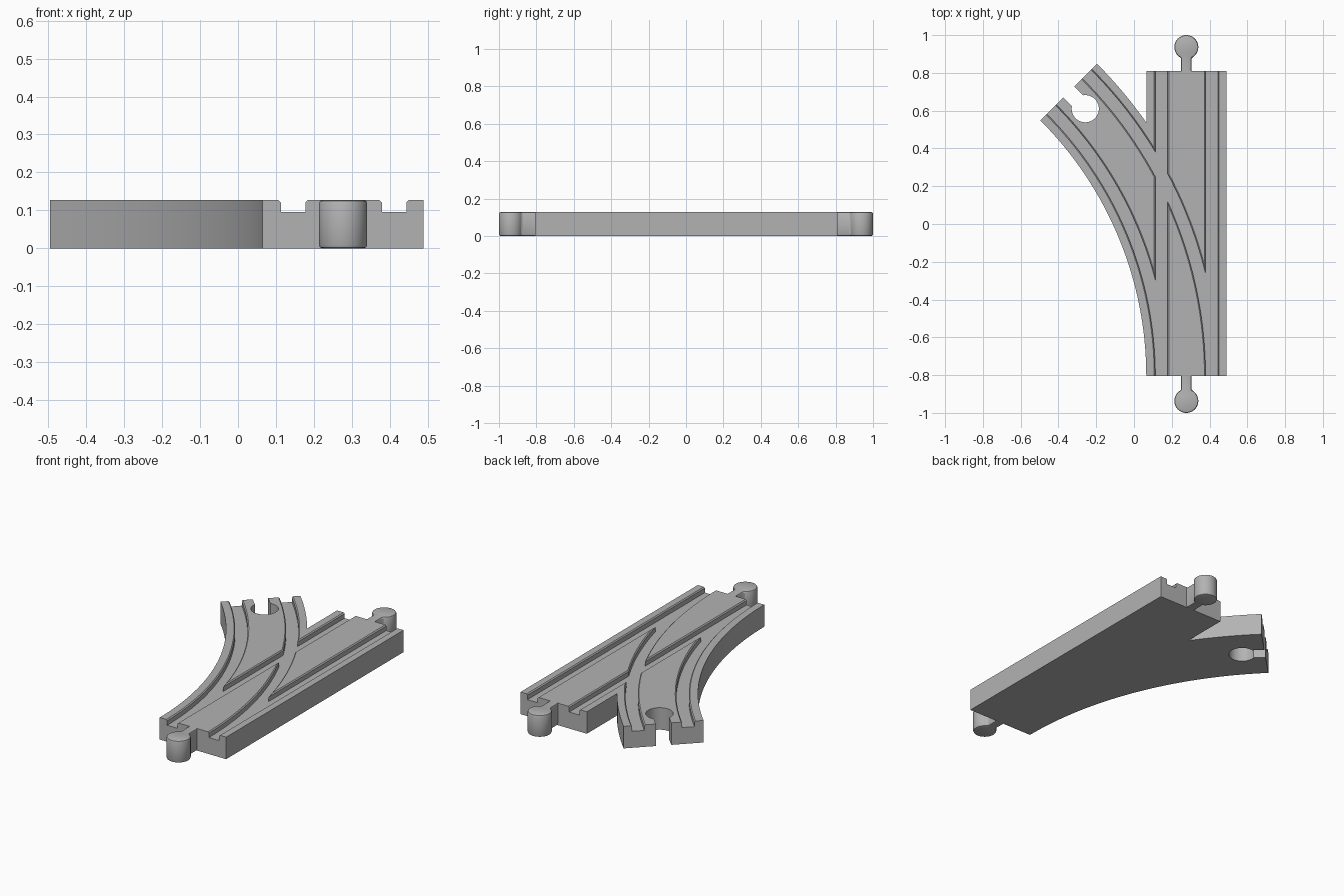
import bpy, bmesh, math
from mathutils import Vector

if "Cube" in bpy.data.objects:
    bpy.data.objects.remove(bpy.data.objects["Cube"])

# Main dimensions
LEFT, RIGHT, MID = 0.065, 0.489, 0.277      # straight lane edges and centre line
FRONT, BACK, TOP = -0.806, 0.81, 0.127
PIVOT = Vector((-1.851, FRONT))             # centre of the branch curve
SWEEP = math.radians(45)
STEPS = 32

grey = bpy.data.materials.new("plain grey")
grey.use_nodes = True
colour = (0.45, 0.45, 0.45, 1)
grey.diffuse_color = colour
grey.node_tree.nodes["Principled BSDF"].inputs["Base Color"].default_value = colour


def make_object(name, bm):
    bmesh.ops.recalc_face_normals(bm, faces=bm.faces)
    mesh = bpy.data.meshes.new(name)
    bm.to_mesh(mesh)
    bm.free()
    mesh.materials.append(grey)
    obj = bpy.data.objects.new(name, mesh)
    bpy.context.collection.objects.link(obj)
    return obj


def activate(obj):
    bpy.ops.object.select_all(action="DESELECT")
    obj.select_set(True)
    bpy.context.view_layer.objects.active = obj


def slab(name, outline):
    """Extrude a flat outline from the ground up to the track top."""
    bm = bmesh.new()
    face = bm.faces.new([bm.verts.new((p[0], p[1], 0)) for p in outline])
    top = bmesh.ops.extrude_face_region(bm, geom=[face])["geom"]
    verts = [v for v in top if isinstance(v, bmesh.types.BMVert)]
    bmesh.ops.translate(bm, verts=verts, vec=(0, 0, TOP))
    return make_object(name, bm)


def direction(a):
    return Vector((math.cos(a), math.sin(a)))


def arc(centre, radius, start, end, steps):
    return [centre + radius * direction(start + (end - start) * i / steps)
            for i in range(steps + 1)]


def keyhole(centre, out, radius, half_width, reach):
    """Round end with a neck leading off along the direction out."""
    side = Vector((-out.y, out.x))
    base = math.atan2(out.y, out.x)
    gap = math.asin(half_width / radius)
    ring = arc(centre, radius, base + gap, base + math.tau - gap, 40)
    return ([centre + out * reach + side * half_width] + ring
            + [centre + out * reach - side * half_width])


# Track body: straight lane joined to the curved branch, with a socket at its end
inner, outer, middle = (x - PIVOT.x for x in (LEFT, RIGHT, MID))
join = math.acos(inner / outer)
forward = Vector((-math.sin(SWEEP), math.cos(SWEEP)))
socket = PIVOT + middle * direction(SWEEP) - forward * 0.125
outline = [Vector((RIGHT, FRONT)), Vector((RIGHT, BACK)), Vector((LEFT, BACK))]
outline += arc(PIVOT, outer, join, SWEEP, STEPS)
outline += reversed(keyhole(socket, forward, 0.072, 0.041, 0.125))
outline += arc(PIVOT, inner, SWEEP, 0, STEPS)
body = slab("track_body", outline)

# Wheel grooves: each lane is a list of (origin, sideways direction) stations
straight = [(Vector((PIVOT.x, y)), Vector((1, 0))) for y in (-1, 1)]
curved = [(PIVOT, direction(SWEEP * i / STEPS)) for i in range(STEPS + 1)]
curved = ([(PIVOT - Vector((0, 0.1)), direction(0))] + curved
          + [(PIVOT + forward * 0.1, direction(SWEEP))])


def groove(stations, x0, x1):
    """Sweep a groove section with flared lips along a lane."""
    flare, floor = 0.006, 0.095
    section = [(x0, floor), (x1, floor), (x1, TOP - flare), (x1 + 2 * flare, TOP + flare),
               (x0 - 2 * flare, TOP + flare), (x0, TOP - flare)]
    bm = bmesh.new()
    rings = []
    for origin, side in stations:
        points = [(origin + side * (x - PIVOT.x), z) for x, z in section]
        rings.append([bm.verts.new((p.x, p.y, z)) for p, z in points])
    for a, b in zip(rings, rings[1:]):
        for i in range(len(section)):
            j = (i + 1) % len(section)
            bm.faces.new((a[i], a[j], b[j], b[i]))
    bm.faces.new(rings[0])
    bm.faces.new(rings[-1])
    return make_object("groove_cutter", bm)


for lane in (straight, curved):
    for x0, x1 in ((0.113, 0.178), (0.379, 0.444)):
        cutter = groove(lane, x0, x1)
        cutter.hide_render = True
        cut = body.modifiers.new("groove", "BOOLEAN")
        cut.operation, cut.solver, cut.object = "DIFFERENCE", "EXACT", cutter
        activate(body)
        bpy.ops.object.modifier_apply(modifier=cut.name)
        bpy.data.objects.remove(cutter)

# Connector pegs on both ends of the straight lane
pegs = []
for name, y, out in (("front_peg", -0.9365, 1), ("back_peg", 0.9365, -1)):
    peg = slab(name, keyhole(Vector((MID, y)), Vector((0, out)), 0.0635, 0.027, 0.16))
    bevel = peg.modifiers.new("rounded rims", "BEVEL")
    bevel.width, bevel.segments = 0.009, 2
    bevel.limit_method, bevel.angle_limit = "ANGLE", math.radians(60)
    activate(peg)
    bpy.ops.object.modifier_apply(modifier=bevel.name)
    # Trim the neck flush inside the body so nothing shows in the grooves
    for v in peg.data.vertices:
        if abs(v.co.y) < 0.8:
            v.co.y = math.copysign(0.8, y)
    pegs.append(peg)

for obj in [body] + pegs:
    activate(obj)
    bpy.ops.object.shade_smooth_by_angle(angle=math.radians(30))
